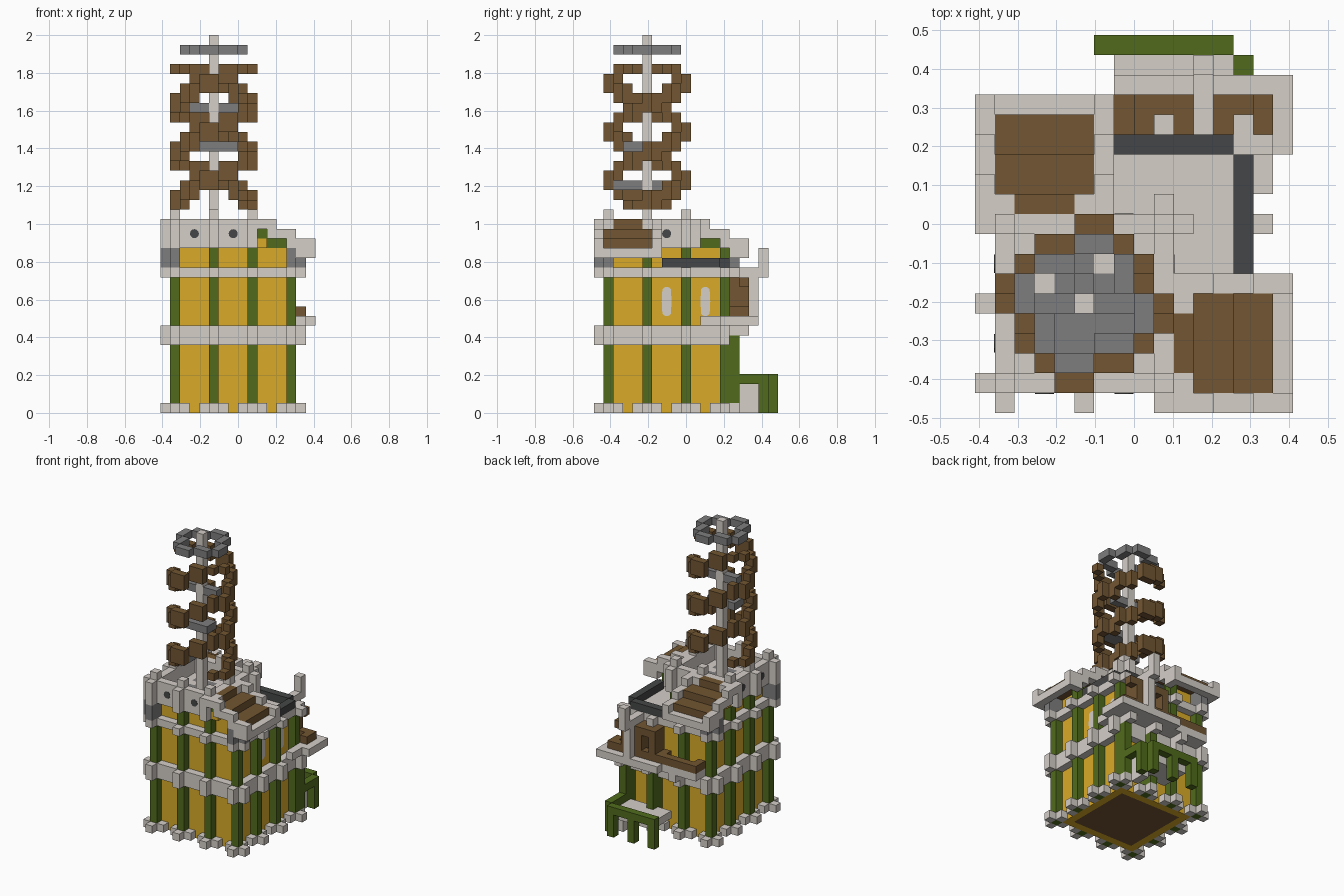
import bpy, bmesh, math
from mathutils import Vector, Matrix

cube = bpy.data.objects.get("Cube")
if cube:
    bpy.data.objects.remove(cube)

U = 2 / 39                      # block size
COLOURS = {
    "stone": (0.66, 0.62, 0.575), "gold": (0.70, 0.41, 0.022),
    "green": (0.083, 0.148, 0.012), "brown": (0.168, 0.092, 0.032),
    "grey": (0.212, 0.208, 0.212), "dark": (0.06, 0.061, 0.063)}
NAMES = list(COLOURS)
MATS = []
for name, rgb in COLOURS.items():
    m = bpy.data.materials.new(name)
    m.use_nodes = True
    m.diffuse_color = (*rgb, 1)
    m.node_tree.nodes["Principled BSDF"].inputs["Base Color"].default_value = (*rgb, 1)
    MATS.append(m)

cells = {}                      # block -> (part, colour)


def box(part, colour, i, j, k, swap=False):
    """Fill blocks; each range is a number or an inclusive (first, last)."""
    r = [range(a, a + 1) if isinstance(a, int) else range(a[0], a[1] + 1) for a in (i, j, k)]
    for x in r[0]:
        for y in r[1]:
            for z in r[2]:
                cells[(y, x, z) if swap else (x, y, z)] = (part, colour)


def both(part, colour, i, j, k):
    """Same blocks mirrored across the plan diagonal."""
    box(part, colour, i, j, k)
    box(part, colour, i, j, k, True)


def posts(last):
    """Column positions round a square, with outward directions."""
    for a in range(1, last + 1, 4):
        for b in (1, last):
            d = -1 if b == 1 else 1
            yield (a, b), (0, d)
            yield (b, a), (d, 0)


def band(part, colour, last, k):
    """Square belt with a bump in front of each column."""
    for b in (1, last):
        both(part, colour, (1, last), b, k)
    for (x, y), (dx, dy) in posts(last):
        box(part, colour, x + dx, y + dy, k)


def turned(points):
    """Repeat plan offsets at the four quarter turns."""
    for x, y in points:
        for n in range(4):
            yield x, y
            x, y = y, -x


# Main tower: walls, floor, columns, footings and belts
box("tower_walls", "gold", (2, 12), (2, 12), (0, 13))
box("ground_floor", "brown", (3, 11), (3, 11), 0)
for (x, y), (dx, dy) in posts(13):
    box("tower_columns", "green", x, y, (0, 13))
for (x, y), (dx, dy) in posts(13):
    for s in (-1, 1):
        box("column_footings", "stone", x + s * dy, y + s * dx, 0)
    box("column_footings", "stone", x + dx, y + dy, 0)
band("middle_belt", "stone", 13, (7, 8))
band("upper_belt", "stone", 13, 14)
box("terrace_floor", "stone", (2, 12), (2, 12), 14)

# Turret under the spire
box("turret_walls", "gold", (2, 8), (2, 8), (15, 16))
for (x, y), d in posts(9):
    box("turret_columns", "green", x, y, (15, 16))
box("turret_floor", "stone", (2, 8), (2, 8), 17)
box("turret_floor", "grey", (3, 7), (3, 7), 17)
for x, y in turned([(1, 2)]):
    box("turret_floor", "stone", 5 + x, 5 + y, 17)
band("turret_parapet", "stone", 9, (17, 19))
for (x, y), d in posts(9):
    box("merlons", "stone", x, y, 20)
for i, j in ((1, 1), (0, 1), (1, 0)):
    box("corner_supports", "grey", i, j, (15, 16))

# Two matching lean-to roofs, one right and one at the back
both("gable_walls", "gold", (9, 12), (2, 4), (15, 16))
both("gable_walls", "gold", 10, (1, 5), 17)
both("gable_walls", "green", 10, (1, 5), 18)
both("gable_walls", "green", (11, 12), (2, 4), 17)
both("gable_posts", "green", 13, 5, (15, 16))
for i, j in ((13, 1), (14, 1), (13, 0)):
    both("corner_supports", "grey", i, j, (15, 16))
both("roof_steps", "brown", (13, 14), (1, 5), 17)
both("roof_steps", "brown", (11, 12), (1, 5), 18)
both("roof_steps", "brown", 10, (2, 4), 19)
both("roof_eaves", "stone", 15, (0, 6), 16)
trim = {9: (19, 19), 10: (19, 19), 11: (18, 19), 12: (18, 18),
        13: (17, 18), 14: (16, 17), 15: (16, 17)}
for i, k in trim.items():
    for j in (0, 6):
        both("roof_trim", "stone", i, j, k)
for j in (1, 5):
    both("roof_trim", "stone", 10, j, 19)

# Terrace rail
both("terrace_rail", "dark", 13, (7, 12), 15)

# Rear balcony, running on beneath the back roof, with timber frame and bracket
box("balcony_floor", "stone", (7, 15), (14, 16), 9)
box("balcony_floor", "stone", (2, 6), (14, 15), 9)
box("balcony_floor", "stone", 14, (11, 13), 9)
box("balcony_floor", "stone", 15, 13, 9)
for i in (5, 9, 13):
    box("balcony_brackets", "stone", i, (14, 15), 8)
for i in (9, 13):
    box("balcony_columns", "green", i, 14, (1, 7))
box("balcony_timber", "brown", (2, 14), 15, 10)
for i in (2, 7, 14):
    box("balcony_timber", "brown", i, 14, 10)
for i in (8, 10, 12):
    box("balcony_timber", "brown", i, (14, 15), (10, 13))
for i in (9, 13):
    box("balcony_timber", "brown", i, 15, 13)
box("balcony_post", "stone", 11, 16, (10, 13))
box("hanging_bracket", "stone", 11, (14, 17), 14)
box("hanging_bracket", "stone", 11, 17, (15, 16))

# Low rear porch
box("porch_slab", "stone", (7, 12), (14, 17), 2)
box("porch_slab", "stone", 12, (15, 16), (0, 1))
box("porch_frame", "green", (6, 12), 18, 3)
for i in (6, 9, 12):
    box("porch_frame", "green", i, 18, (0, 2))
box("porch_frame", "green", 13, (14, 17), 3)
box("porch_frame", "green", 13, 17, (0, 2))

# Spire: two rising strands round the mast
for x, y in turned([(0, 4), (1, 4), (2, 3), (-2, 3), (-1, 3)]):
    turn = math.atan2(y, x) / math.tau
    for n in range(-2, 5):
        k = round(36.6 + 10 * turn - 5 * n)
        for z in (k, k - 1):
            if 21 <= z <= 35:
                box("spire_spiral", "brown", 5 + x, 5 + y, z)
box("spire_spokes", "grey", (3, 7), 5, 31)
box("spire_spokes", "grey", (4, 7), (3, 4), 27)
box("spire_spokes", "grey", 5, (2, 6), 23)

# Open crown near the top of the mast
for x, y in turned([(0, 3), (1, 3), (2, 2), (2, 1)]):
    box("spire_crown", "grey", 5 + x, 5 + y, 37)
box("mast", "stone", 5, 5, (18, 38))


def make_object(name, bm):
    me = bpy.data.meshes.new(name)
    bm.to_mesh(me)
    bm.free()
    for m in MATS:
        me.materials.append(m)
    ob = bpy.data.objects.new(name, me)
    bpy.context.scene.collection.objects.link(ob)


# Turn the blocks into one surface mesh per part
ORIGIN = Vector((-8, -9.5, 0))
for part in sorted({p for p, c in cells.values()}):
    bm = bmesh.new()
    for cell, (p, colour) in cells.items():
        if p != part:
            continue
        centre = Vector(cell) + Vector((0.5, 0.5, 0.5)) + ORIGIN
        for axis in range(3):
            for s in (-1, 1):
                n = Vector((0, 0, 0))
                n[axis] = s
                if tuple(int(a + b) for a, b in zip(cell, n)) in cells:
                    continue
                a = Vector((0, 0, 0))
                a[(axis + 1) % 3] = 1
                b = n.cross(a)
                vs = [bm.verts.new((centre + (n + a * u + b * v) / 2) * U)
                      for u, v in ((-1, -1), (1, -1), (1, 1), (-1, 1))]
                bm.faces.new(vs).material_index = NAMES.index(colour)
    bmesh.ops.remove_doubles(bm, verts=bm.verts, dist=U / 100)
    make_object(part, bm)


def plate(name, colour, place, turn, radius, stretch=0):
    """Thin round or capsule-shaped plate standing on a wall."""
    bm = bmesh.new()
    bmesh.ops.create_cone(bm, cap_ends=True, segments=12, radius1=radius,
                          radius2=radius, depth=0.004)
    for v in bm.verts:
        v.co.y += math.copysign(stretch, v.co.y) if abs(v.co.y) > 0.001 else 0
    for f in bm.faces:
        f.material_index = NAMES.index(colour)
    spin = Matrix.Rotation(turn, 4, "Z") @ Matrix.Rotation(math.pi / 2, 4, "X")
    bm.transform(Matrix.Translation((Vector(place) + ORIGIN) * U) @ spin)
    make_object(name, bm)


# Portholes in the parapet, tall windows in the right wall
for c in (3.5, 7.5):
    plate("front_porthole", "dark", (c, 1, 18.5), 0, 0.024)
    plate("side_porthole", "dark", (1, c, 18.5), math.pi / 2, 0.024)
plate("terrace_porthole", "dark", (10, 7.5, 18.5), math.pi / 2, 0.024)
plate("rear_porthole", "dark", (7.5, 10, 18.5), 0, 0.024)
for j in (7.5, 11.5):
    plate("tall_window", "stone", (13, j, 11.5), math.pi / 2, 0.026, 0.052)
